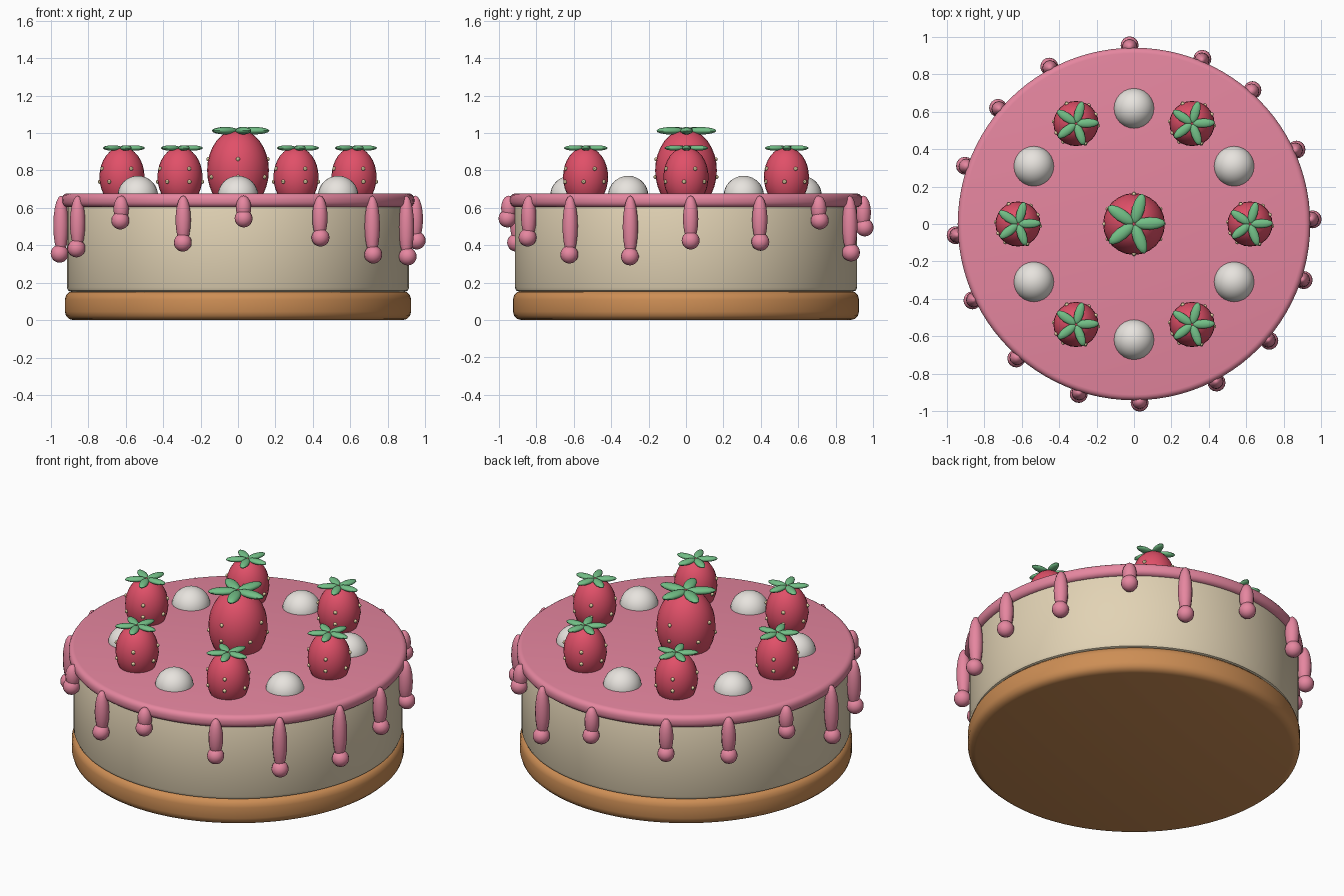
import bpy, bmesh, math
from mathutils import Matrix, Vector

if "Cube" in bpy.data.objects:
    bpy.data.objects.remove(bpy.data.objects["Cube"])


def material(name, rgb):
    m = bpy.data.materials.new(name)
    m.diffuse_color = (*rgb, 1)
    m.use_nodes = True
    m.node_tree.nodes["Principled BSDF"].inputs["Base Color"].default_value = m.diffuse_color
    return m


CRUST = material("biscuit brown", (0.61, 0.27, 0.09))
CREAM = material("cake cream", (0.76, 0.65, 0.46))
PINK = material("icing pink", (0.79, 0.24, 0.35))
RED = material("berry red", (0.75, 0.08, 0.14))
GREEN = material("leaf green", (0.17, 0.52, 0.24))
WHITE = material("whipped white", (0.80, 0.77, 0.73))
SEED = material("seed yellow", (0.86, 0.72, 0.42))


def finish(bm, name, mat):
    """Turn a bmesh into a smooth-shaded object."""
    me = bpy.data.meshes.new(name)
    bm.to_mesh(me)
    bm.free()
    ob = bpy.data.objects.new(name, me)
    bpy.context.collection.objects.link(ob)
    me.materials.append(mat)
    bpy.ops.object.select_all(action='DESELECT')
    bpy.context.view_layer.objects.active = ob
    ob.select_set(True)
    bpy.ops.object.shade_smooth_by_angle(angle=math.radians(40))
    return ob


def ellipsoid(bm, center, radii, turn=0.0, segs=16, rings=10):
    mat = (Matrix.Translation(center) @ Matrix.Rotation(turn, 4, 'Z')
           @ Matrix.Diagonal((*radii, 1)))
    return bmesh.ops.create_uvsphere(bm, u_segments=segs, v_segments=rings,
                                     radius=1, matrix=mat)["verts"]


def disc(name, mat, radius, z0, z1, bevel, steps):
    """Round layer with softened rims."""
    bm = bmesh.new()
    bmesh.ops.create_cone(bm, cap_ends=True, segments=96, radius1=radius,
                          radius2=radius, depth=z1 - z0,
                          matrix=Matrix.Translation((0, 0, (z0 + z1) / 2)))
    rims = [e for e in bm.edges if abs(e.verts[0].co.z - e.verts[1].co.z) < 1e-5]
    bmesh.ops.bevel(bm, geom=rims, offset=bevel, segments=steps, profile=0.5,
                    affect='EDGES')
    return finish(bm, name, mat)


def polar(r, angle, z):
    return Vector((r * math.cos(angle), r * math.sin(angle), z))


# Cake layers
disc("biscuit_base", CRUST, 0.925, 0.0, 0.155, 0.045, 3)
disc("cake_body", CREAM, 0.915, 0.15, 0.65, 0.025, 2)
disc("icing_top", PINK, 0.942, 0.603, 0.677, 0.03, 4)

# Icing drips: angle in degrees, height of the lowest point
drips = [(91.4, .447), (67.5, .313), (48.5, .484), (24.6, .37), (1.5, .377),
         (-18.3, .292), (-40.8, .302), (-62.5, .393), (-88.2, .495),
         (-108, .366), (-131.2, .484), (-154.7, .335), (-176.4, .307),
         (161, .466), (139.5, .385), (118.3, .408)]
for deg, low in drips:
    a = math.radians(deg)
    bm = bmesh.new()
    top, ball = 0.665, low + 0.048
    bottom = ball - 0.01
    ellipsoid(bm, polar(0.948, a, (top + bottom) / 2),
              (0.041, 0.041, (top - bottom) / 2), segs=12)
    ellipsoid(bm, polar(0.955, a, ball), (0.048, 0.048, 0.048))
    finish(bm, "icing_drip", PINK)


def strawberry(center, s, seed_turn):
    # Fruit
    bm = bmesh.new()
    ellipsoid(bm, center, (0.165 * s, 0.165 * s, 0.22 * s), segs=24, rings=16)
    finish(bm, "strawberry", RED)
    # Star of five leaves
    bm = bmesh.new()
    for k in range(5):
        a = math.radians(72 * k + 2)
        ellipsoid(bm, center + polar(0.084 * s, a, 0.212 * s),
                  (0.084 * s, 0.034 * s, 0.02 * s), a, 12, 8)
    finish(bm, "strawberry_leaves", GREEN)
    # Two rings of seeds
    bm = bmesh.new()
    for count, start, h in ((4, 0, 0.06), (6, 30, -0.035)):
        r = 0.165 * s * math.sqrt(1 - (h / 0.22) ** 2)
        for k in range(count):
            a = math.radians(start + 360 * k / count + seed_turn)
            ellipsoid(bm, center + polar(r, a, h * s), (0.011,) * 3, 0, 8, 6)
    finish(bm, "strawberry_seeds", SEED)


# Centre berry, then a ring alternating berries and cream dollops
strawberry(Vector((0, 0, 0.80)), 1.0, 0)
for k in range(6):
    strawberry(polar(0.62, math.radians(60 * k), 0.765), 0.73, 25)
    bm = bmesh.new()
    ellipsoid(bm, polar(0.618, math.radians(60 * k + 30), 0.665),
              (0.108, 0.108, 0.106), segs=24, rings=16)
    finish(bm, "cream_dollop", WHITE)
